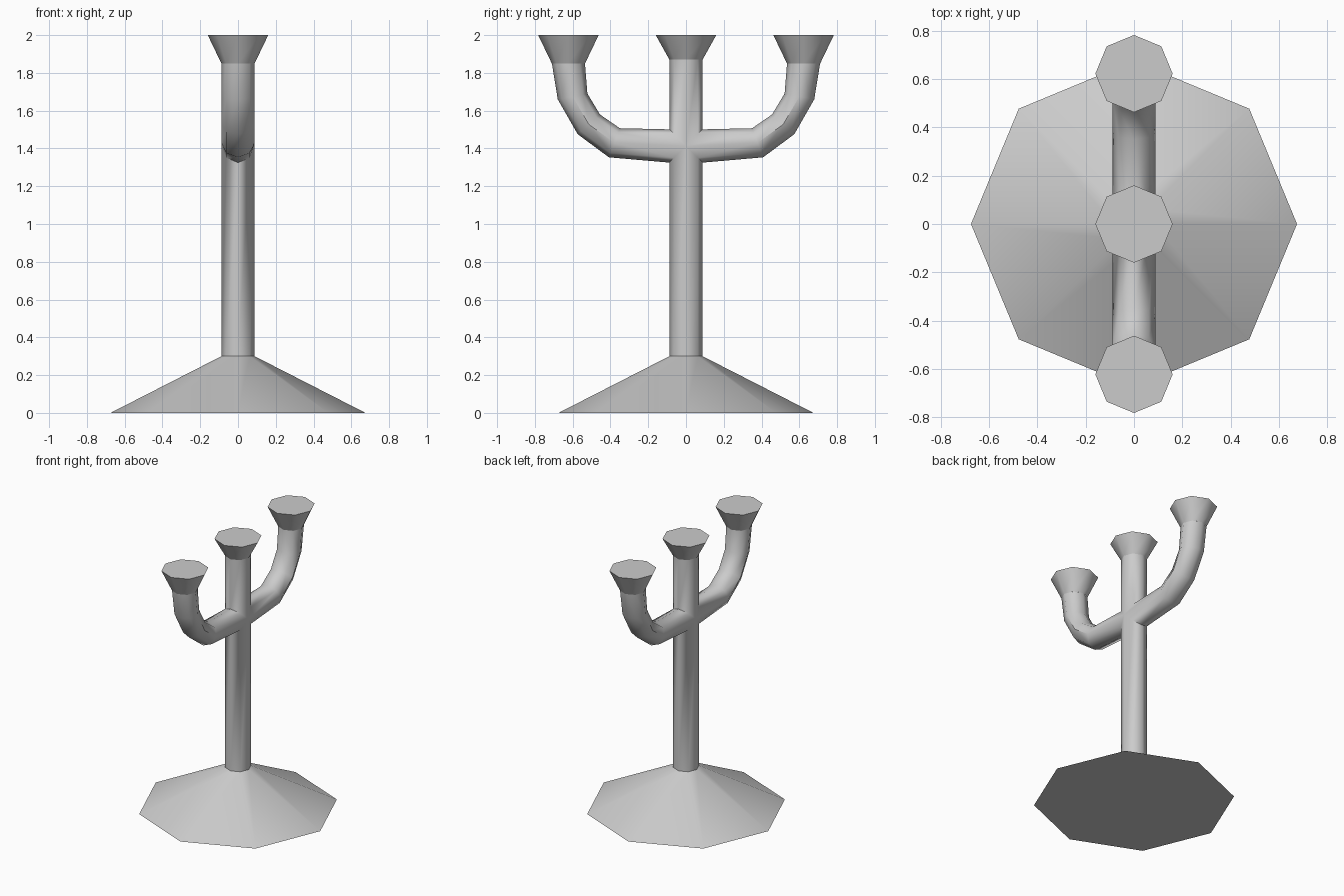
import bpy, bmesh, math

if "Cube" in bpy.data.objects:
    bpy.data.objects.remove(bpy.data.objects["Cube"])

N = 8          # sides of every tube
R = 0.088      # tube radius
JOINT = 1.413  # height where the arms cross the stem
ANG = [i * 2 * math.pi / N for i in range(N)]


def flat_ring(r, z, y=0.0):
    return [(r * math.cos(a), y + r * math.sin(a), z) for a in ANG]


def loft(bm, rings, cap_first=False, cap_last=False):
    vs = [[bm.verts.new(p) for p in ring] for ring in rings]
    for a, b in zip(vs, vs[1:]):
        for i in range(N):
            j = (i + 1) % N
            bm.faces.new((a[i], a[j], b[j], b[i]))
    if cap_first:
        bm.faces.new(vs[0][::-1])
    if cap_last:
        bm.faces.new(vs[-1])


def finish(name, bm):
    bmesh.ops.remove_doubles(bm, verts=bm.verts, dist=0.0005)
    bmesh.ops.recalc_face_normals(bm, faces=bm.faces)
    me = bpy.data.meshes.new(name)
    bm.to_mesh(me)
    bm.free()
    ob = bpy.data.objects.new(name, me)
    bpy.context.collection.objects.link(ob)
    bpy.ops.object.select_all(action='DESELECT')
    ob.select_set(True)
    bpy.context.view_layer.objects.active = ob
    bpy.ops.object.shade_smooth_by_angle(angle=math.radians(50))


# Conical foot
bm = bmesh.new()
loft(bm, [flat_ring(0.675, 0), flat_ring(R, 0.3)], cap_first=True)
finish("base", bm)

# Stem and arms, mitred together at the crossing
bm = bmesh.new()


def stem_mitre(s):
    return [(R * math.cos(a), R * math.sin(a), JOINT + s * R * abs(math.sin(a))) for a in ANG]


loft(bm, [flat_ring(R, 0.3), stem_mitre(-1)])
loft(bm, [stem_mitre(1), flat_ring(R, 1.87)])

# Arm rings: (inner y, z), (outer y, z)
bends = [((0.35, 1.507), (0.408, 1.353)),
         ((0.456, 1.58), (0.573, 1.475)),
         ((0.522, 1.69), (0.679, 1.66)),
         ((0.535, 1.85), (0.71, 1.85))]
for side in (-1, 1):
    rings = [[(R * math.cos(a), side * R * abs(math.sin(a)), JOINT + R * math.sin(a)) for a in ANG]]
    for (yi, zi), (yo, zo) in bends:
        cy, cz, dy, dz = (yi + yo) / 2, (zi + zo) / 2, (yi - yo) / 2, (zi - zo) / 2
        rings.append([(R * math.cos(a), side * (cy + dy * math.sin(a)), cz + dz * math.sin(a))
                      for a in ANG])
    loft(bm, rings)
finish("stem_and_arms", bm)

# Flared candle cups
for name, y, z in (("cup_centre", 0, 1.87), ("cup_front", -0.6225, 1.85), ("cup_back", 0.6225, 1.85)):
    bm = bmesh.new()
    loft(bm, [flat_ring(R, z, y), flat_ring(0.16, 2.0, y)], cap_last=True)
    finish(name, bm)
